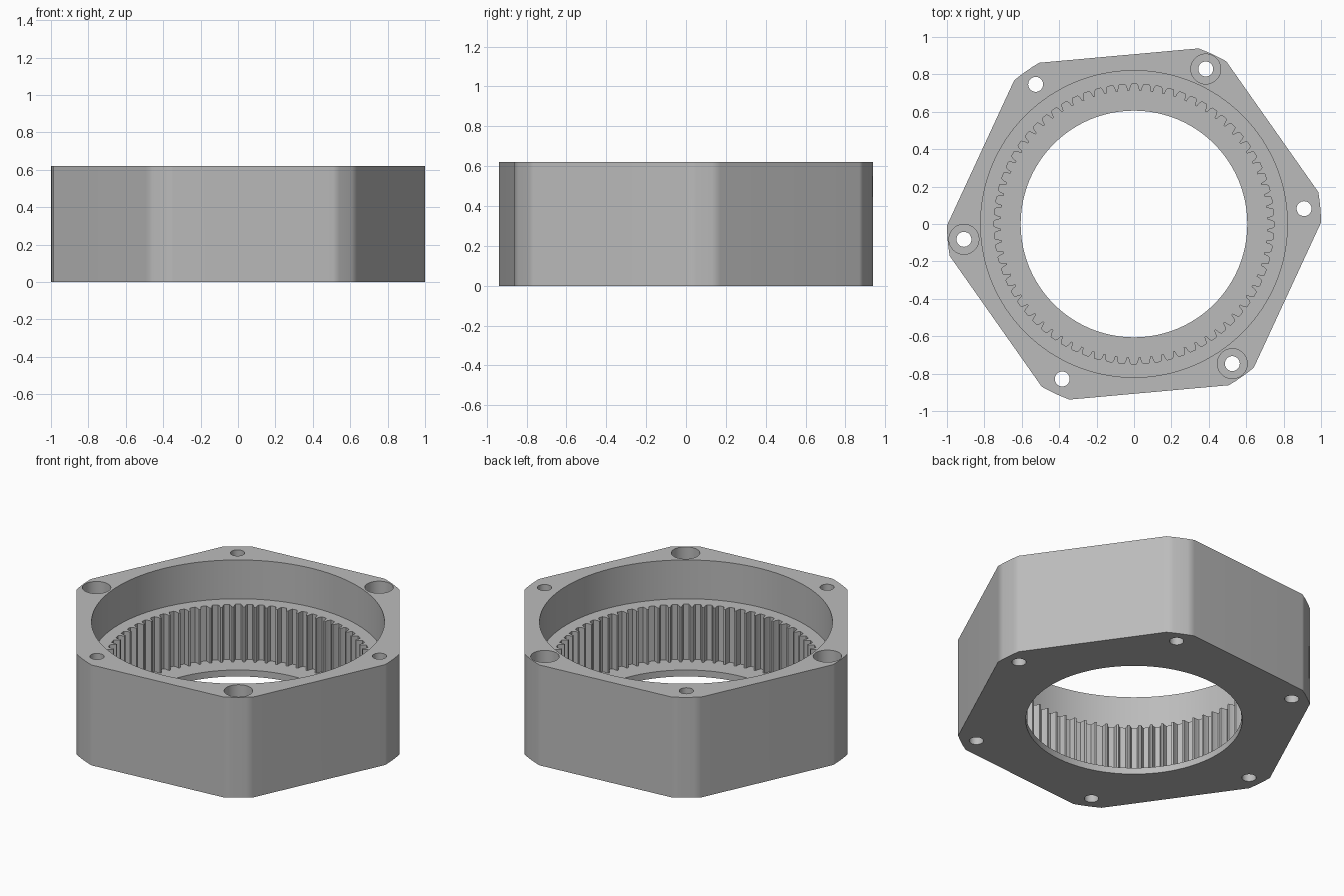
import bpy, bmesh
from math import cos, sin, radians, acos, degrees

if "Cube" in bpy.data.objects:
    bpy.data.objects.remove(bpy.data.objects["Cube"], do_unlink=True)

HEIGHT = 0.62
CORNER = 5.15          # heading of the first rounded corner, degrees
APOTHEM = 0.904        # centre to flat side
TEETH = 72


def polar(r, a, centre=(0, 0)):
    return (centre[0] + r * cos(radians(a)), centre[1] + r * sin(radians(a)))


def circle(r, n, centre=(0, 0)):
    return [polar(r, 360 * i / n, centre) for i in range(n)]


def prism(name, outline, z0, z1):
    """Extrude a closed outline between two heights."""
    bm = bmesh.new()
    base = bm.faces.new([bm.verts.new((x, y, z0)) for x, y in outline])
    top = bmesh.ops.extrude_face_region(bm, geom=[base])["geom"]
    verts = [v for v in top if isinstance(v, bmesh.types.BMVert)]
    bmesh.ops.translate(bm, verts=verts, vec=(0, 0, z1 - z0))
    bmesh.ops.recalc_face_normals(bm, faces=bm.faces)
    mesh = bpy.data.meshes.new(name)
    bm.to_mesh(mesh)
    bm.free()
    obj = bpy.data.objects.new(name, mesh)
    bpy.context.collection.objects.link(obj)
    return obj


# Hexagonal housing with its corners turned to a unit circle
half_arc = 30 - degrees(acos(APOTHEM))
outline = [polar(1.0, CORNER + 60 * k + half_arc * t / 2)
           for k in range(6) for t in range(-2, 3)]
housing = prism("ring_gear_housing", outline, 0, HEIGHT)

# Internal tooth outline: wide root, sloped flank, narrow tip
pitch = 360 / TEETH
tooth = [(-0.26, 0.748), (0.2, 0.748), (0.3, 0.735), (0.38, 0.713), (0.56, 0.713), (0.64, 0.735)]
gear = [polar(r, pitch * (i + t)) for i in range(TEETH) for t, r in tooth]

# Stepped centre opening
cutters = [
    prism("bore_cutter", circle(0.606, 96), -0.1, 0.2),
    prism("gear_cutter", gear, 0.04, 0.5),
    prism("recess_cutter", circle(0.82, 128), 0.38, 0.8),
]

# Six bolt holes, every other one counterbored
for k in range(6):
    spot = polar(0.913, CORNER + 60 * k)
    cutters.append(prism("bolt_hole_cutter", circle(0.04, 32, spot), -0.1, 0.8))
    if k % 2:
        cutters.append(prism("counterbore_cutter", circle(0.08, 40, spot), HEIGHT - 0.1, 0.8))

for cutter in cutters:
    cutter.hide_render = True
    mod = housing.modifiers.new(cutter.name, "BOOLEAN")
    mod.operation = "DIFFERENCE"
    mod.solver = "EXACT"
    mod.object = cutter

# Bake the cuts and drop the cutters
graph = bpy.context.evaluated_depsgraph_get()
baked = bpy.data.meshes.new_from_object(housing.evaluated_get(graph))
housing.modifiers.clear()
housing.data = baked
for cutter in cutters:
    bpy.data.objects.remove(cutter, do_unlink=True)

# Grey metal
metal = bpy.data.materials.new("grey_metal")
metal.use_nodes = True
colour = (0.5, 0.5, 0.5, 1)
metal.diffuse_color = colour
metal.node_tree.nodes["Principled BSDF"].inputs["Base Color"].default_value = colour
baked.materials.clear()
baked.materials.append(metal)
baked.polygons.foreach_set("material_index", [0] * len(baked.polygons))

# Smooth round walls, keep flat sides flat
bpy.ops.object.select_all(action="DESELECT")
housing.select_set(True)
bpy.context.view_layer.objects.active = housing
bpy.ops.object.shade_smooth_by_angle(angle=radians(28))
weighted = housing.modifiers.new("flat_sides", "WEIGHTED_NORMAL")
weighted.keep_sharp = True
